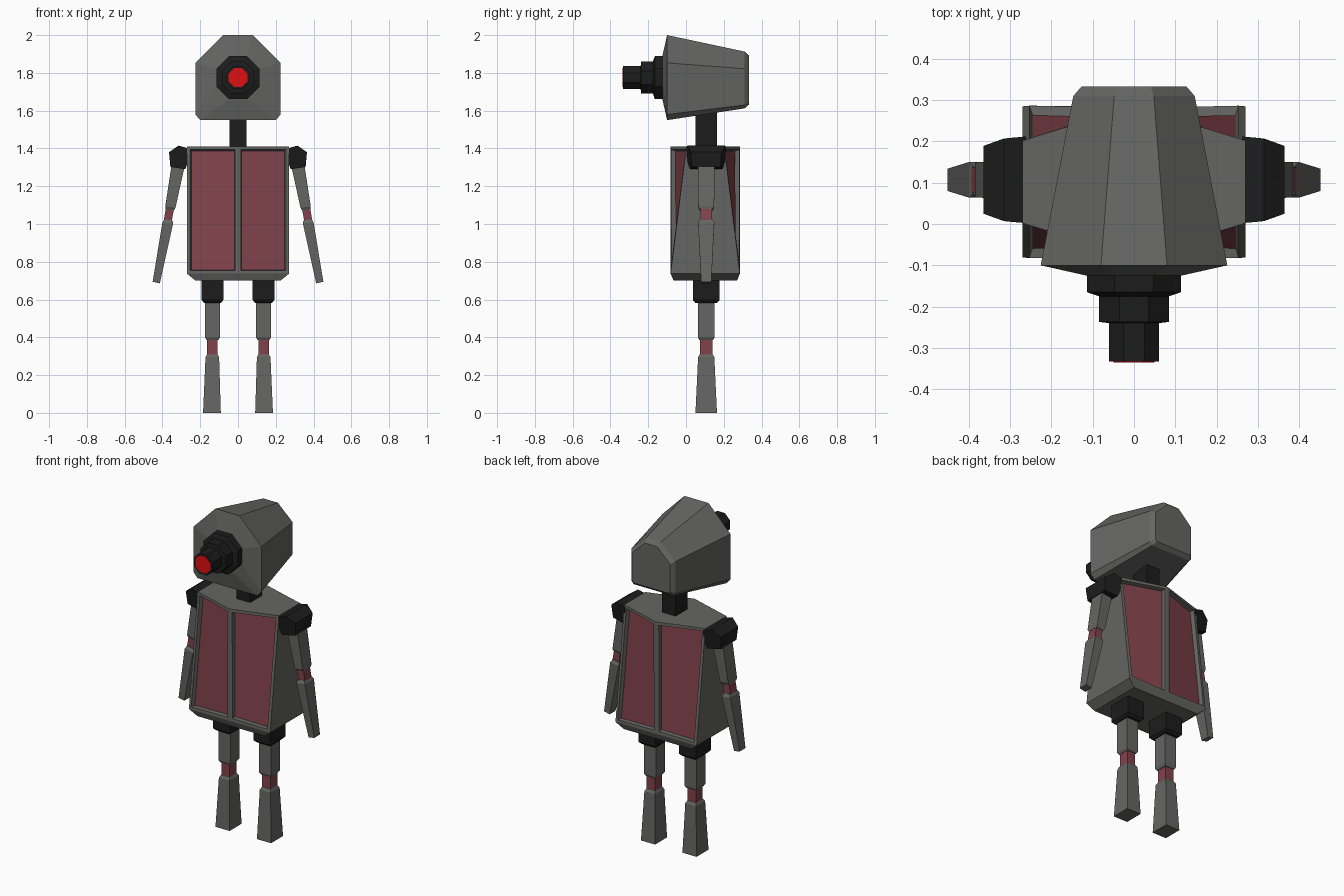
import bpy, bmesh, math
from mathutils import Vector

if "Cube" in bpy.data.objects:
    bpy.data.objects.remove(bpy.data.objects["Cube"])


def material(name, rgb):
    m = bpy.data.materials.new(name)
    m.diffuse_color = (*rgb, 1)
    m.use_nodes = True
    m.node_tree.nodes["Principled BSDF"].inputs["Base Color"].default_value = m.diffuse_color
    return m


BLACK = material("black", (0.012, 0.012, 0.012))
PINK = material("dull_red", (0.22, 0.055, 0.07))
RED = material("bright_red", (0.75, 0.005, 0.005))
GREY = material("grey", (0.13, 0.13, 0.125))
CY = 0.107  # depth of the limb axis


def loft(name, rings, mat, panels=None):
    """Skin a stack of equal-length rings and cap both ends."""
    bm = bmesh.new()
    loops = [[bm.verts.new(p) for p in r] for r in rings]
    n = len(loops[0])
    for a, b in zip(loops, loops[1:]):
        for i in range(n):
            j = (i + 1) % n
            bm.faces.new((a[i], a[j], b[j], b[i]))
    bm.faces.new(loops[0])
    bm.faces.new(loops[-1])
    bmesh.ops.recalc_face_normals(bm, faces=bm.faces)
    if panels:
        chosen = [f for f in bm.faces if panels(f)]
        bmesh.ops.inset_individual(bm, faces=chosen, thickness=0.024)
        bmesh.ops.inset_individual(bm, faces=chosen, thickness=0.006, depth=-0.024)
        for f in chosen:
            f.material_index = 1
    me = bpy.data.meshes.new(name)
    bm.to_mesh(me)
    bm.free()
    me.materials.append(mat)
    if panels:
        me.materials.append(PINK)
    ob = bpy.data.objects.new(name, me)
    bpy.context.collection.objects.link(ob)
    return ob


def rect(x, z, hx, hy, tilt=0):
    """Four-sided horizontal ring, optionally tilted across x."""
    return [(x + sx * hx, CY + sy * hy, z + sx * tilt)
            for sx, sy in ((-1, -1), (1, -1), (1, 1), (-1, 1))]


def octagon(y, flat, z=1.775):
    r = flat / math.cos(math.pi / 8)
    return [(r * math.cos(a), y, z + r * math.sin(a))
            for a in (math.pi / 8 + k * math.pi / 4 for k in range(8))]


def head_ring(y, half):
    return [(x, y, z) for x, z in half] + [(-x, y, z) for x, z in reversed(half)]


# Head: lofted from a front profile to a smaller back
loft("head", [
    head_ring(-0.125, [(0.048, 1.89), (0.115, 1.823), (0.115, 1.727), (0.048, 1.66)]),
    head_ring(-0.10, [(0.08, 2.0), (0.226, 1.853), (0.226, 1.58), (0.2, 1.55)]),
    head_ring(0.31, [(0.048, 1.913), (0.147, 1.822), (0.147, 1.63), (0.13, 1.612)]),
    head_ring(0.333, [(0.04, 1.893), (0.127, 1.81), (0.127, 1.645), (0.115, 1.632)]),
], GREY)

# Stepped eye tube with a red lens
loft("eye_tube", [octagon(y, r) for y, r in (
    (-0.11, 0.114), (-0.165, 0.114), (-0.175, 0.085), (-0.237, 0.085),
    (-0.24, 0.061), (-0.333, 0.061))], BLACK)
loft("eye_lens", [octagon(-0.32, 0.05), octagon(-0.335, 0.05)], RED)

# Neck
loft("neck", [rect(0, 1.38, 0.045, 0.056), rect(0, 1.6, 0.045, 0.056)], BLACK)


# Torso: straight at the base, corners drawn in at the top, recessed panels
def torso_ring(z, x, mid, corner):
    return [(-x, CY - 0.005 - corner, z), (0, CY - 0.005 - mid, z), (x, CY - 0.005 - corner, z),
            (x, CY - 0.005 + corner, z), (0, CY - 0.005 + mid, z), (-x, CY - 0.005 + corner, z)]


loft("torso", [torso_ring(0.70, 0.225, 0.168, 0.168),
               torso_ring(0.737, 0.27, 0.183, 0.183),
               torso_ring(1.41, 0.27, 0.183, 0.1)], GREY,
     lambda f: abs(f.normal.y) > 0.8 and f.calc_area() > 0.1)

for side, s in (("left", -1), ("right", 1)):
    # Shoulder
    prof = [(0.262, 1.40, 0.105), (0.315, 1.415, 0.1), (0.365, 1.38, 0.082),
            (0.358, 1.302, 0.075), (0.28, 1.29, 0.085), (0.262, 1.33, 0.1)]
    loft(side + "_shoulder", [[(s * x, CY + e * d, z) for x, z, d in prof]
                              for e in (-1, 1)], BLACK)
    # Arm: upper arm, elbow, forearm
    arm = [("upper_arm", GREY, [(0.315, 1.32, 0.035, 0.045), (0.358, 1.09, 0.027, 0.042),
                                (0.362, 1.075, 0.022, 0.034)]),
           ("elbow", PINK, [(0.360, 1.085, 0.021, 0.031), (0.375, 1.0, 0.021, 0.031)]),
           ("forearm", GREY, [(0.368, 1.022, 0.022, 0.034), (0.372, 1.005, 0.028, 0.043),
                              (0.433, 0.69, 0.019, 0.027)])]
    # Leg: hip, thigh, knee, shin
    leg = [("hip", BLACK, [(0.135, 0.72, 0.057, 0.071), (0.135, 0.597, 0.057, 0.071),
                           (0.135, 0.583, 0.045, 0.058)]),
           ("thigh", GREY, [(0.135, 0.6, 0.039, 0.043), (0.135, 0.398, 0.039, 0.043),
                            (0.135, 0.385, 0.031, 0.036)]),
           ("knee", PINK, [(0.136, 0.4, 0.028, 0.032), (0.136, 0.29, 0.028, 0.032)]),
           ("shin", GREY, [(0.136, 0.31, 0.028, 0.034), (0.136, 0.295, 0.036, 0.043),
                           (0.138, 0.0, 0.047, 0.057)])]
    for parts, tilt in ((arm, 0.004), (leg, 0)):
        for part, mat, rows in parts:
            loft(side + "_" + part, [rect(s * x, z, hx, hy, s * tilt)
                                     for x, z, hx, hy in rows], mat)
